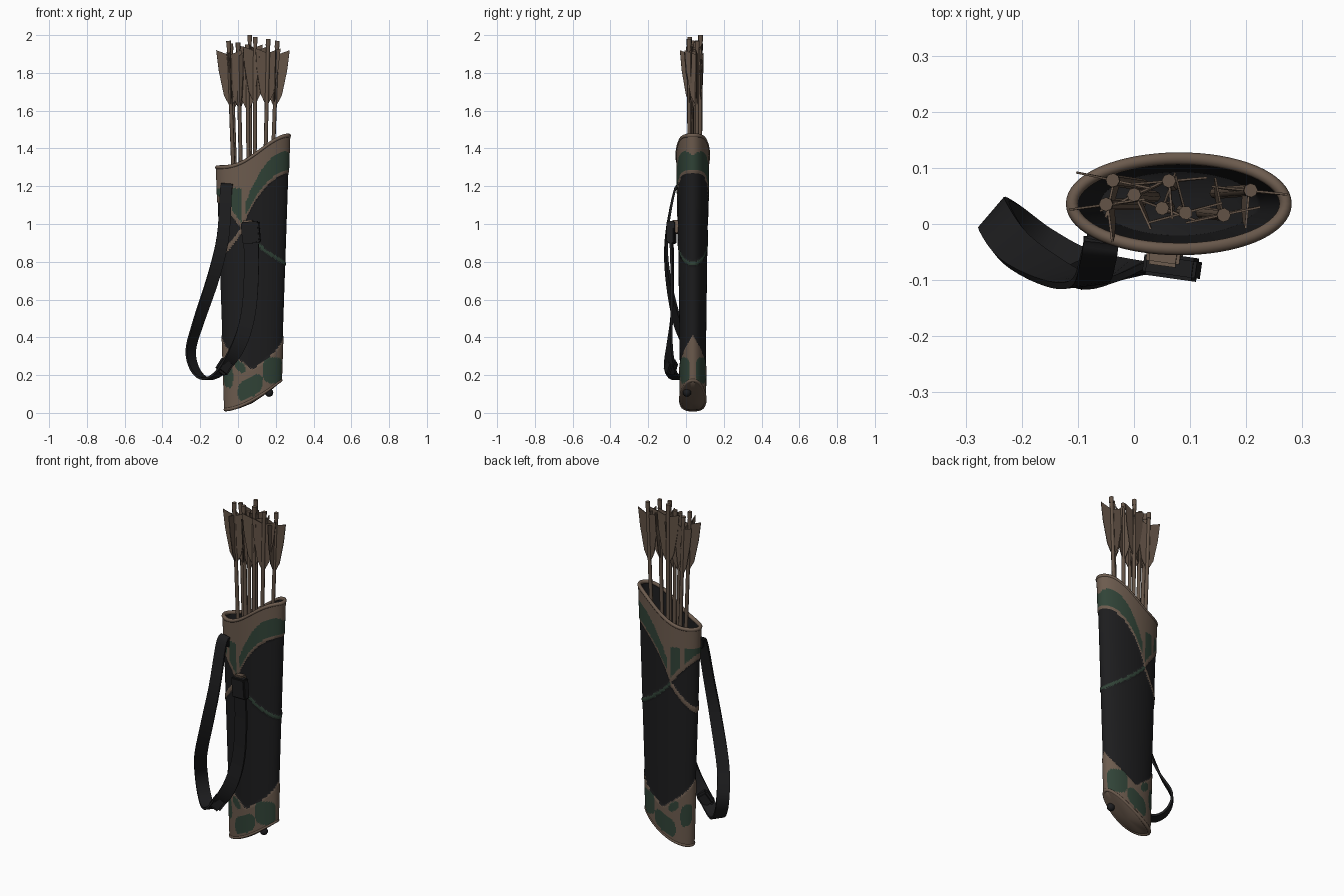
import bpy, bmesh, math
from mathutils import Vector, Matrix

if "Cube" in bpy.data.objects:
    bpy.data.objects.remove(bpy.data.objects["Cube"])

def material(name, rgb):
    m = bpy.data.materials.new(name)
    m.diffuse_color = (*rgb, 1)
    m.use_nodes = True
    m.node_tree.nodes["Principled BSDF"].inputs["Base Color"].default_value = m.diffuse_color
    return m

BLACK = material("black_leather", (0.012, 0.012, 0.013))
BROWN = material("brown_leather", (0.150, 0.105, 0.076))
GREEN = material("dark_green", (0.030, 0.056, 0.038))
WOOD = material("arrow_brown", (0.125, 0.087, 0.062))
CX, CY = 0.077, 0.036

def finish(bm, name, mats, angle=40):
    bmesh.ops.recalc_face_normals(bm, faces=bm.faces)
    me = bpy.data.meshes.new(name)
    bm.to_mesh(me)
    bm.free()
    ob = bpy.data.objects.new(name, me)
    bpy.context.collection.objects.link(ob)
    for m in mats:
        me.materials.append(m)
    bpy.ops.object.select_all(action='DESELECT')
    ob.select_set(True)
    bpy.context.view_layer.objects.active = ob
    bpy.ops.object.shade_smooth_by_angle(angle=math.radians(angle))
    return ob

# ---- quiver shape: tapered ellipse with slanted bottom and slanted mouth
def z_bottom(c):
    return 0.014 + 0.155 * ((c + 1) / 2) ** 1.6

def z_top(c):
    s = (c + 1) / 2
    return 1.30 + 0.168 * (s * s * (3 - 2 * s)) ** 1.5

def wall(a, z, off=0.0):
    return Vector((CX + (0.153 + (z - 0.2) * 0.034 + off) * math.cos(a),
                   CY + (0.068 + (z - 0.2) * 0.0135 + off) * math.sin(a), z))

# ---- painted pattern; p runs 0 (right side) to 1 (left side), same front and back
PATCHES = [(0.23, 0.225, 0.16, 0.07, 0.0), (0.53, 0.135, 0.14, 0.055, -0.22),
           (0.83, 0.20, 0.10, 0.065, 0.1), (0.64, 0.245, 0.06, 0.028, 0.25)]

def colour(a, z):
    p = math.acos(max(-1, min(1, math.cos(a)))) / math.pi
    # bottom cap with a zigzag edge and green patches
    if z < 0.23 + 0.36 * abs(p - 0.5):
        for pc, zc, rp, rz, shear in PATCHES:
            dz = z - zc - shear * (p - pc)
            if abs((p - pc) / rp) ** 3 + abs(dz / rz) ** 3 < 1:
                return 2
        return 1
    # collar and crossing bands
    if p < 0.6:
        arch = 1.27 - 0.30 * (p / 0.6) ** 3
        band = 0.79 + 0.18 * (p / 0.6) ** 2
        if z > arch:
            top = arch + 0.09 + 0.04 * math.sin(p / 0.56 * math.pi) if p < 0.56 else 0
            return 2 if arch + 0.02 < z < top else 1
        return 2 if abs(z - band) < 0.010 else 0
    q = 1 - (p - 0.6) / 0.4
    arch = 1.12 - 0.15 * q * q
    band = 0.82 + 0.15 * q * q
    if z > arch:
        return 2 if arch + 0.035 < z < 1.19 and not 0.70 < p < 0.75 else 1
    return 1 if abs(z - band) < 0.016 else 0

def tube(name, n, rows, off, rule, mats, floor_lift=0.0):
    bm = bmesh.new()
    rings = []
    for j in range(rows + 1):
        ring = []
        for i in range(n):
            a = 2 * math.pi * i / n
            c = math.cos(a)
            zb = z_bottom(c) + floor_lift
            z = zb + (z_top(c) - zb) * j / rows
            raised = 0.004 if rule(a, z) else 0
            ring.append(bm.verts.new(wall(a, z, off + raised)))
        rings.append(ring)
    for j in range(rows):
        for i in range(n):
            k = (i + 1) % n
            f = bm.faces.new((rings[j][i], rings[j][k], rings[j + 1][k], rings[j + 1][i]))
            m = f.calc_center_median()
            a = 2 * math.pi * (i + 0.5) / n
            f.material_index = rule(a, m.z)
    # slightly domed base
    mid = [bm.verts.new(wall(2 * math.pi * i / n, v.co.z, off).lerp(
        Vector((CX, CY, 0.058 + floor_lift)), 0.25) - Vector((0, 0, 0.008)))
        for i, v in enumerate(rings[0])]
    hub = bm.verts.new((CX, CY, 0.052 + floor_lift))
    for i in range(n):
        k = (i + 1) % n
        for f in (bm.faces.new((rings[0][k], rings[0][i], mid[i], mid[k])),
                  bm.faces.new((mid[k], mid[i], hub))):
            f.material_index = rule(0, 0.0)
    return finish(bm, name, mats, 50)

tube("quiver_body", 160, 150, 0.0, colour, [BLACK, BROWN, GREEN])
tube("quiver_lining", 48, 8, -0.010, lambda a, z: 0, [BLACK], 0.03)

# ---- rounded lips around mouth and base
def lip(name, edge, radius, off, n=64, sides=8):
    bm = bmesh.new()
    rings = []
    for i in range(n):
        a = 2 * math.pi * i / n
        centre = wall(a, edge(math.cos(a)), off)
        out = Vector((math.cos(a) * 0.5, math.sin(a), 0)).normalized()
        rings.append([bm.verts.new(centre + radius * (
            out * math.cos(t) + Vector((0, 0, 1)) * math.sin(t)))
            for t in (2 * math.pi * s / sides for s in range(sides))])
    for i in range(n):
        r, q = rings[i], rings[(i + 1) % n]
        for s in range(sides):
            t = (s + 1) % sides
            bm.faces.new((r[s], r[t], q[t], q[s]))
    finish(bm, name, [BROWN], 60)

lip("mouth_lip", z_top, 0.011, -0.003)
lip("base_lip", lambda c: z_bottom(c) + 0.004, 0.010, -0.003)

# ---- dark stud under the base
bm = bmesh.new()
bmesh.ops.create_uvsphere(bm, u_segments=12, v_segments=8, radius=0.022,
                          matrix=Matrix.Translation((0.165, 0.005, 0.107)))
finish(bm, "base_stud", [BLACK])

# ---- arrows: (x, y, top height, vane turn in degrees)
ARROWS = [(-0.050, 0.035, 1.97, 8), (-0.038, 0.078, 1.955, -12), (0.0, 0.052, 1.96, 25),
          (0.062, 0.077, 2.0, 5), (0.050, 0.028, 1.95, -20), (0.092, 0.020, 1.99, 15),
          (0.160, 0.016, 1.98, 12), (0.208, 0.060, 1.97, -6)]
VANE = [(0.0, -0.36), (0.035, -0.29), (0.058, -0.16), (0.068, -0.05), (0.0, -0.075)]

def rod(bm, lo, hi, radius):
    d = hi - lo
    mat = Matrix.Translation((lo + hi) / 2) @ d.to_track_quat('Z', 'Y').to_matrix().to_4x4()
    bmesh.ops.create_cone(bm, cap_ends=True, segments=8, radius1=radius, radius2=radius,
                          depth=d.length, matrix=mat)

for number, (x, y, top, turn) in enumerate(ARROWS, 1):
    bm = bmesh.new()
    tip = Vector((x, y, top))
    foot = Vector((CX + (x - CX) * 0.52, CY + (y - CY) * 0.8, 0.3))
    axis = (tip - foot).normalized()
    rod(bm, foot, tip, 0.0105)
    rod(bm, tip - axis * 0.035, tip, 0.0125)
    for base in (0, 180, 90 if y < 0.03 else 270):
        a = math.radians(base + turn)
        out = Vector((math.cos(a), math.sin(a), 0))
        side = Vector((-out.y, out.x, 0)) * 0.002
        pts = [tip + axis * h + out * r for r, h in VANE]
        front = [bm.verts.new(p + side) for p in pts]
        back = [bm.verts.new(p - side) for p in pts]
        bm.faces.new(front)
        bm.faces.new(back[::-1])
        for i in range(len(pts)):
            k = (i + 1) % len(pts)
            bm.faces.new((front[k], front[i], back[i], back[k]))
    finish(bm, f"arrow_{number}", [WOOD], 50)

# ---- hanging strap: (x, y, z, direction of its width in degrees)
PATH = [Vector(p) for p in (
    (-0.058, -0.030, 1.21, 0), (-0.064, -0.062, 1.17, 0), (-0.080, -0.103, 0.93, 5),
    (-0.130, -0.095, 0.72, 15), (-0.210, -0.045, 0.48, 35), (-0.250, 0.015, 0.33, 48),
    (-0.225, 0.005, 0.225, 52), (-0.165, -0.040, 0.180, 55), (-0.085, -0.082, 0.225, 45),
    (0.005, -0.085, 0.36, 15), (0.055, -0.075, 0.53, 0), (0.071, -0.073, 0.75, -5),
    (0.068, -0.078, 0.97, -8))]

def spline(pts, steps):
    ext = [2 * pts[0] - pts[1]] + pts + [2 * pts[-1] - pts[-2]]
    res = []
    for a, b, c, d in zip(ext, ext[1:], ext[2:], ext[3:]):
        for s in range(steps):
            t = s / steps
            res.append(0.5 * (2 * b + (c - a) * t + (2 * a - 5 * b + 4 * c - d) * t * t
                              + (3 * b - a - 3 * c + d) * t ** 3))
    return res + [pts[-1]]

bm = bmesh.new()
line = spline(PATH, 5)
prev = None
for i, v in enumerate(line):
    p = v.to_3d()
    tan = (line[min(i + 1, len(line) - 1)] - line[max(i - 1, 0)]).to_3d().normalized()
    a = math.radians(v.w)
    w = Vector((math.cos(a), math.sin(a), 0))
    w = (w - tan * w.dot(tan)).normalized()
    nrm = tan.cross(w) * 0.006
    w *= 0.031 + 0.009 * i / len(line)
    ring = [bm.verts.new(p + q) for q in (w + nrm, nrm - w, -w - nrm, w - nrm)]
    if prev:
        for s in range(4):
            t = (s + 1) % 4
            bm.faces.new((prev[s], prev[t], ring[t], ring[s]))
    else:
        bm.faces.new(ring)
    prev = ring
bm.faces.new(prev)
finish(bm, "shoulder_strap", [BLACK], 40)

# ---- strap fittings
def block(name, centre, size, mat, turn=(0, 0, 0), bevel=0.006):
    bm = bmesh.new()
    bmesh.ops.create_cube(bm, size=1, matrix=Matrix.Diagonal((*size, 1)))
    bmesh.ops.bevel(bm, geom=bm.edges[:], offset=bevel, segments=2, affect='EDGES')
    ob = finish(bm, name, [mat])
    ob.location = centre
    ob.rotation_euler = [math.radians(t) for t in turn]

block("strap_loop", (0.068, -0.076, 0.955), (0.095, 0.042, 0.115), BLACK, (0, -5, -8))
block("strap_anchor_tab", (0.055, -0.055, 0.985), (0.06, 0.04, 0.07), BROWN, (0, -5, -8))
block("strap_buckle", (-0.072, -0.080, 0.245), (0.07, 0.05, 0.085), BLACK, (0, 35, 25), 0.012)
block("strap_upper_mount", (-0.060, -0.030, 1.18), (0.06, 0.03, 0.06), BLACK)
